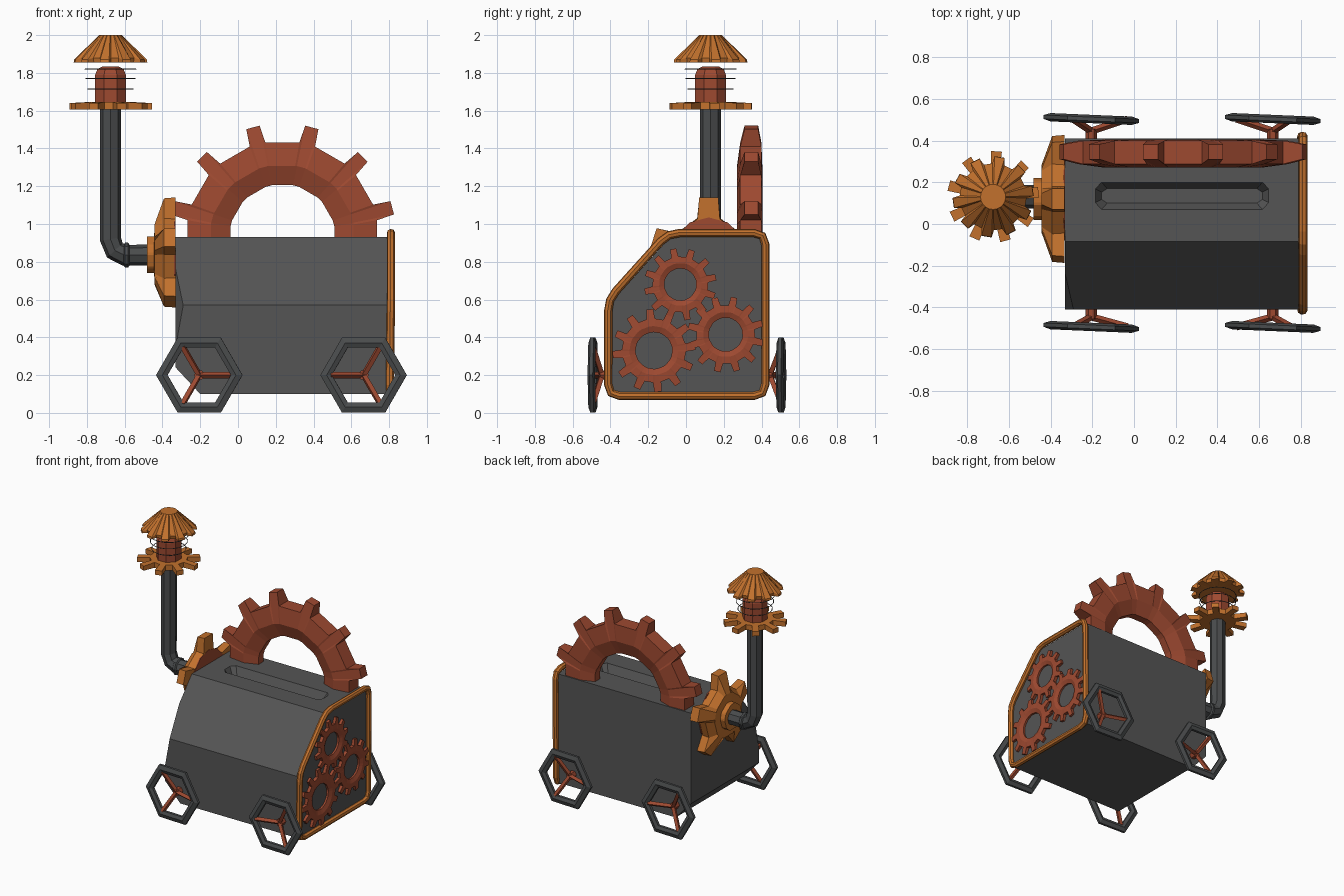
import bpy, bmesh, math
from mathutils import Vector, Matrix

if "Cube" in bpy.data.objects:
    bpy.data.objects.remove(bpy.data.objects["Cube"])

def mat(name, rgb):
    m = bpy.data.materials.new(name)
    m.diffuse_color = (*rgb, 1)
    m.use_nodes = True
    m.node_tree.nodes["Principled BSDF"].inputs["Base Color"].default_value = m.diffuse_color
    return m

GREY = mat("iron grey", (0.09, 0.09, 0.09))
DARK = mat("dark steel", (0.068, 0.072, 0.074))
RUST = mat("rust red", (0.34, 0.067, 0.03))
BRASS = mat("orange brass", (0.54, 0.165, 0.026))

def finish(name, bm, m, matrix=Matrix()):
    bm.transform(matrix)
    bmesh.ops.recalc_face_normals(bm, faces=bm.faces)
    me = bpy.data.meshes.new(name)
    bm.to_mesh(me)
    bm.free()
    me.materials.append(m)
    ob = bpy.data.objects.new(name, me)
    bpy.context.collection.objects.link(ob)
    return ob

def skin(loops, cyclic=False):
    """Bridge equal-length point loops into a solid."""
    bm = bmesh.new()
    vs = [[bm.verts.new(p) for p in l] for l in loops]
    n = len(vs[0])
    for i in range(len(vs) if cyclic else len(vs) - 1):
        a, b = vs[i], vs[(i + 1) % len(vs)]
        for j in range(n):
            k = (j + 1) % n
            bm.faces.new((a[j], a[k], b[k], b[j]))
    if not cyclic:
        bm.faces.new(vs[0])
        bm.faces.new(vs[-1])
    return bm

def gear(n, sections, root=0.0, tip=0.0, phase=0.0, hole=True):
    """Sections are (r, z) for round loops or (r_root, z_root, r_tip, z_tip) for toothed ones."""
    pattern = [(-root, 0), (-tip, 1), (tip, 1), (root, 0)] if root else [(0, 0)]
    pitch = 2 * math.pi / n
    loops = []
    for s in sections:
        loop = []
        for i in range(n):
            for f, t in pattern:
                a = phase + (i + f) * pitch
                if len(s) == 4:
                    r, z = s[2 * t:2 * t + 2]
                else:
                    r, z = s[0] * math.cos(pitch / 2) / math.cos(pitch * (0.5 - abs(f))), s[1]
                loop.append((r * math.cos(a), r * math.sin(a), z))
        loops.append(loop)
    return skin(loops, hole)

def place(x, y, z, axis='X', deg=0):
    return Matrix.Translation((x, y, z)) @ Matrix.Rotation(math.radians(deg), 4, axis)

def tube(name, pts, r, m, res=1, cyclic=False):
    cu = bpy.data.curves.new(name, 'CURVE')
    cu.dimensions = '3D'
    cu.bevel_depth, cu.bevel_resolution, cu.use_fill_caps = r, res, True
    sp = cu.splines.new('POLY')
    sp.points.add(len(pts) - 1)
    for p, co in zip(sp.points, pts):
        p.co = (*co, 1)
    sp.use_cyclic_u, sp.use_smooth = cyclic, False
    cu.materials.append(m)
    ob = bpy.data.objects.new(name, cu)
    bpy.context.collection.objects.link(ob)
    bpy.ops.object.select_all(action='DESELECT')
    ob.select_set(True)
    bpy.context.view_layer.objects.active = ob
    bpy.ops.object.convert(target='MESH')
    return bpy.context.object

# body: slanted-front profile with two worn corners cut away
prof = [(-.41, .10), (.41, .10), (.41, .93), (-.085, .93), (-.41, .57)]
bm = skin([[(x, y, z) for y, z in prof] for x in (-.33, .80)])
for co, no in [((-.33, 0, .24), (-.14, 0, -.13)),
               ((-.33, -.41, .35), (-.22, -.155, .04))]:
    if no[1]:
        a, b, c = Vector((-.33, -.41, .35)), Vector((-.29, -.41, .57)), Vector((-.33, -.24, .755))
        no = (b - a).cross(c - a)
        if no.x > 0:
            no = -no
    bmesh.ops.bisect_plane(bm, geom=bm.verts[:] + bm.edges[:] + bm.faces[:],
                           plane_co=co, plane_no=no, clear_outer=True)
    bmesh.ops.holes_fill(bm, edges=bm.edges[:])
body = finish("body", bm, GREY)

# slot in the top
def slot(s, z):
    return [(.23 + x * (.415 - s), .135 + y * (.065 - s), z) for x, y in
            [(-1, -.5), (-.93, -1), (.93, -1), (1, -.5), (1, .5), (.93, 1), (-.93, 1), (-1, .5)]]
cutter = finish("slot_cutter", skin([slot(0, .97), slot(0, .93), slot(.03, .87)]), GREY)
cutter.hide_render = True
mod = body.modifiers.new("slot", 'BOOLEAN')
mod.object, mod.operation, mod.solver = cutter, 'DIFFERENCE', 'EXACT'
bpy.context.view_layer.objects.active = body
bpy.ops.object.modifier_apply(modifier="slot")
bpy.data.objects.remove(cutter)

# large half gear standing out of the top
bm = gear(12, [(.285, .03), (.39, .067), (.51, .05, .603, .027), (.51, -.062, .603, -.045),
               (.39, -.067), (.285, -.03)], .16, .115, math.radians(15))
bm.transform(place(.235, .337, .93, 'X', 90))
bmesh.ops.bisect_plane(bm, geom=bm.verts[:] + bm.edges[:] + bm.faces[:],
                       plane_co=(0, 0, .91), plane_no=(0, 0, -1), clear_outer=True)
bmesh.ops.holes_fill(bm, edges=bm.edges[:])
finish("large_half_gear", bm, RUST)

# three small gears on the right face
for i, (y, z, R, ph) in enumerate([(-.17, .33, .22, .1), (.21, .415, .202, .3), (-.03, .68, .192, .2)]):
    h, m_, r = R * .45, R * .6, R * .77
    bm = gear(12, [(h, -.005), (h, .012), (m_, .024), (r, .022, R, .016), (r, -.005, R, -.005)], .25, .16, ph)
    finish(f"small_gear_{i + 1}", bm, RUST, place(.802, y, z, 'Y', 90))

# brass tube frame around the right face, corners rounded
corners = [Vector((.81, y, z)) for y, z in [(-.412, .09), (.42, .09), (.42, .952), (-.095, .952), (-.412, .6)]]
corners[0].x = corners[1].x = .803
path = []
for i, c in enumerate(corners):
    p = c + (corners[i - 1] - c).normalized() * .06
    q = c + (corners[(i + 1) % 5] - c).normalized() * .06
    path += [p, (p + q + 2 * c) / 4, q]
tube("end_frame", path, .022, BRASS, 2, True)

# four hexagonal wheels with three spokes and an axle stub
for side, yw in (("front", -.493), ("back", .503)):
    s = -1 if yw < 0 else 1
    for end, x, a0 in (("left", -.205, 0), ("right", .665, 180)):
        nm = f"{side}_{end}"
        bm = gear(6, [(.168, .01), (.195, .02), (.229, .009), (.229, -.009), (.195, -.02), (.168, -.01)])
        tilt = Matrix.Rotation(math.radians(-2.5), 4, 'Z')
        finish(nm + "_wheel", bm, DARK, Matrix.Translation((x, yw, .2)) @ tilt @ Matrix.Rotation(math.pi / 2, 4, 'X'))
        for k in range(3):
            a = math.radians(a0 + 120 * k)
            tube(f"{nm}_spoke_{k + 1}", [(x, s * .445, .2),
                 (x + .175 * math.cos(a), yw, .2 + .175 * math.sin(a))], .017, RUST, 0)
        tube(nm + "_axle", [(x, s * .40, .2), (x, s * .455, .2)], .028, RUST)

# five-toothed brass flange on the left face with a rust disc behind it
PY, PZ = .12, .835
bm = gear(5, [(.20, 0, .31, 0), (.205, .06, .305, .06), (.165, .11, .165, .11), (.10, .112, .10, .112),
              (.10, .15, .10, .15)], .24, .13, 0, False)
finish("flange_gear", bm, BRASS, place(-.332, PY, PZ, 'Y', -90))
finish("flange_disc", gear(12, [(.2, 0), (.2, .008)], hole=False), RUST, place(-.33, PY, PZ, 'Y', -90))

# chimney pipe with its collar
CX, CY = -.675, .13
tube("chimney_pipe", [(-.46, CY, PZ), (-.6, CY, PZ), (-.652, CY, .86), (CX, CY, .92), (CX, CY, 1.62)], .056, DARK, 2)
finish("pipe_collar", gear(8, [(.056, -.015), (.066, -.008), (.066, .008), (.056, .015)], hole=False),
       DARK, place(-.59, CY, PZ, 'Y', -90))

# chimney head: toothed plate, rust core, wire rings and toothed conical cap
top = place(CX, CY, 0)
finish("chimney_plate", gear(9, [(.13, 1.605, .22, 1.605), (.13, 1.645, .22, 1.64)], .24, .17, .1, False), BRASS, top)
finish("chimney_core", gear(8, [(.088, 1.64), (.088, 1.79), (.075, 1.82), (.045, 1.835)],
                            phase=math.pi / 8, hole=False), RUST, top)
for i, (z, r) in enumerate([(1.715, .12), (1.77, .13), (1.82, .135)]):
    tube(f"wire_ring_{i + 1}", [(CX + r * math.cos(a * math.pi / 8), CY + r * math.sin(a * math.pi / 8), z)
                                for a in range(16)], .003, DARK, 0, True)
finish("chimney_cap", gear(10, [(.06, 1.84 + .02, .06, 1.86), (.155, 1.855, .195, 1.855), (.16, 1.88, .193, 1.87),
                                (.06, 2.0, .06, 2.0)], .3, .2, .15, False), BRASS, top)
